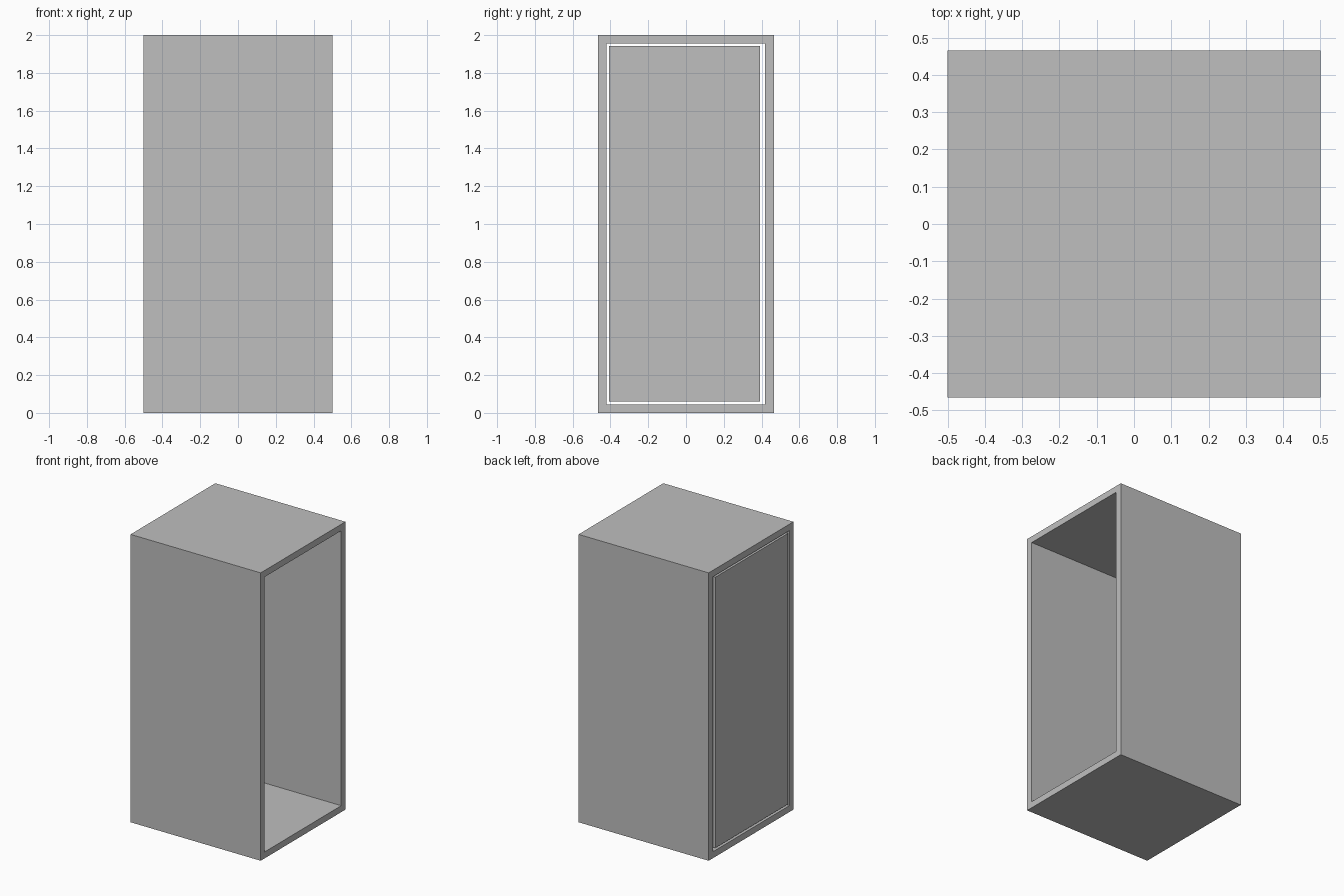
import bpy
import bmesh
from mathutils import Matrix

if "Cube" in bpy.data.objects:
    bpy.data.objects.remove(bpy.data.objects["Cube"], do_unlink=True)

grey = bpy.data.materials.new("light_grey")
grey.use_nodes = True
color = (0.52, 0.52, 0.52, 1)
grey.diffuse_color = color
grey.node_tree.nodes["Principled BSDF"].inputs["Base Color"].default_value = color


def finish(name, bm):
    bmesh.ops.recalc_face_normals(bm, faces=bm.faces)
    mesh = bpy.data.meshes.new(name)
    bm.to_mesh(mesh)
    bm.free()
    mesh.materials.append(grey)
    obj = bpy.data.objects.new(name, mesh)
    bpy.context.collection.objects.link(obj)
    return obj


def rectangle(y0, y1, z0, z1):
    return [(y0, z0), (y1, z0), (y1, z1), (y0, z1)]


X0, X1 = -0.5, 0.5
DOOR_THICKNESS = 0.045

# Cabinet shell: a rectangular sleeve open at both x ends
bm = bmesh.new()
loops = []
for rect in (rectangle(-0.465, 0.465, 0, 2), rectangle(-0.421, 0.419, 0.045, 1.955)):
    for x in (X0, X1):
        loops.append([bm.verts.new((x, y, z)) for y, z in rect])
outer_a, outer_b, inner_a, inner_b = loops
for a, b in ((outer_a, outer_b), (inner_a, inner_b), (outer_a, inner_a), (outer_b, inner_b)):
    for i in range(4):
        j = (i + 1) % 4
        bm.faces.new((a[i], a[j], b[j], b[i]))
finish("cabinet_shell", bm)

# Door panel: set flush in one opening with a narrow gap all round
y0, y1, z0, z1 = -0.407, 0.392, 0.061, 1.942
bm = bmesh.new()
place = Matrix.Translation((X0 + DOOR_THICKNESS / 2, (y0 + y1) / 2, (z0 + z1) / 2))
size = Matrix.Diagonal((DOOR_THICKNESS, y1 - y0, z1 - z0, 1))
bmesh.ops.create_cube(bm, size=1, matrix=place @ size)
finish("door_panel", bm)
